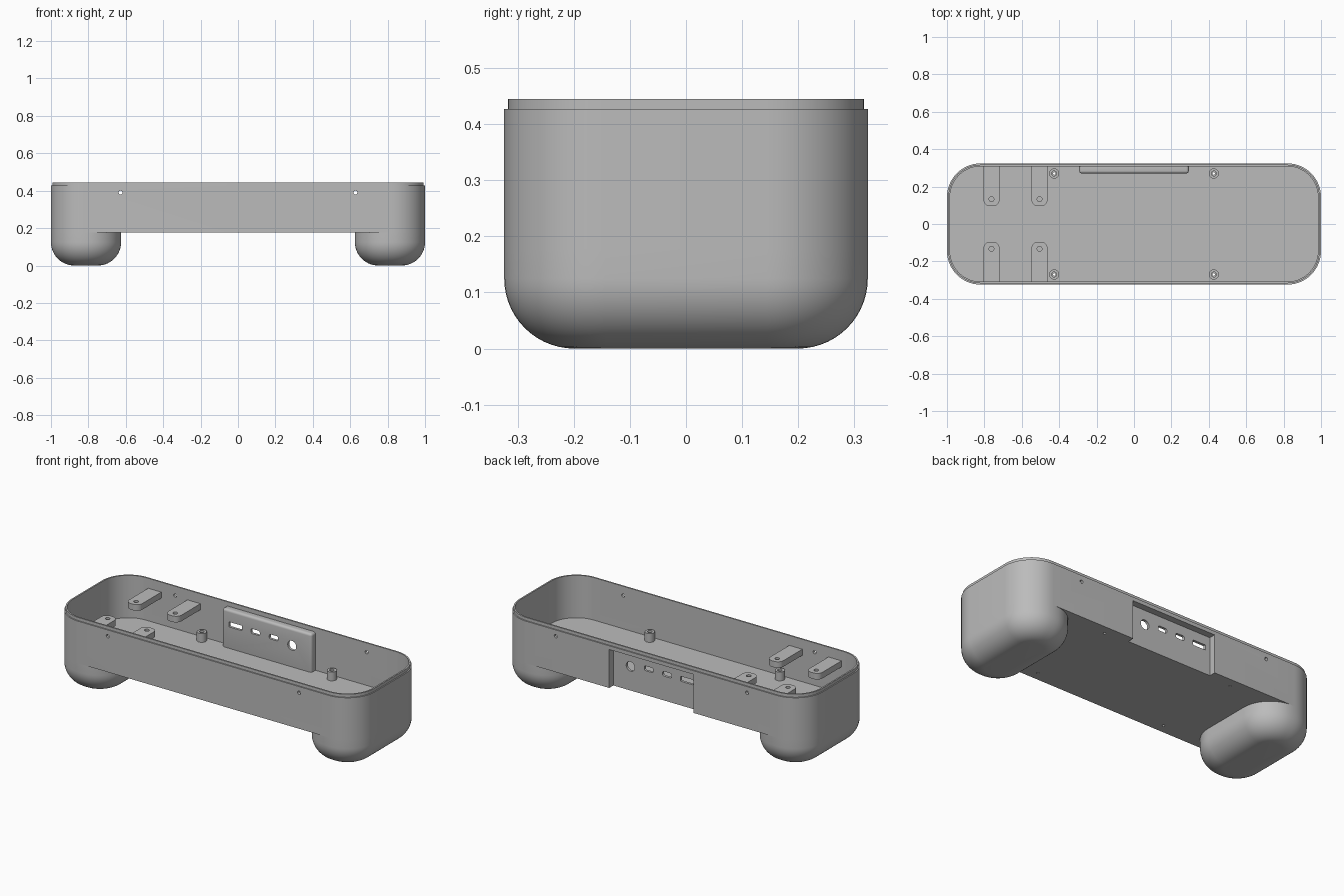
import bpy, bmesh, math
from mathutils import Matrix

cube = bpy.data.objects.get("Cube")
if cube:
    bpy.data.objects.remove(cube)

grey = bpy.data.materials.new("plain_grey")
grey.use_nodes = True
grey.diffuse_color = (0.5, 0.5, 0.5, 1)
grey.node_tree.nodes["Principled BSDF"].inputs["Base Color"].default_value = grey.diffuse_color

HALF_X, HALF_Y, CORNER = 1.0, 0.324, 0.18
BASE, FLOOR, STEP, TOP = 0.177, 0.193, 0.427, 0.445
WALL = 0.016
FILLET = 0.125


def outline(x0, x1, y0, y1, r_low, r_high, inset=0.0, seg=14):
    """Rectangle outline whose low-y and high-y corners have their own radii."""
    x0, x1, y0, y1 = x0 + inset, x1 - inset, y0 + inset, y1 - inset
    pts = []
    for i, (cx, cy, r) in enumerate(((x1, y1, r_high), (x0, y1, r_high),
                                     (x0, y0, r_low), (x1, y0, r_low))):
        r = max(r - inset, 0)
        sx = -1 if cx == x1 else 1
        sy = -1 if cy == y1 else 1
        for k in range(seg + 1 if r else 1):
            a = math.pi / 2 * (i + k / seg)
            if r:
                pts.append((cx + sx * r + r * math.cos(a), cy + sy * r + r * math.sin(a)))
            else:
                pts.append((cx, cy))
    return pts


def loft(name, rect, rings, cap_start=True, cap_end=True, along_y=False):
    """Skin a rounded rectangle through (inset, height) rings."""
    bm = bmesh.new()
    loops = [[bm.verts.new((x, y, z)) for x, y in outline(*rect, inset=o)] for o, z in rings]
    n = len(loops[0])
    for a, b in zip(loops, loops[1:]):
        for i in range(n):
            j = (i + 1) % n
            bm.faces.new((a[i], a[j], b[j], b[i]))
    if cap_start:
        bm.faces.new(loops[0][::-1])
    if cap_end:
        bm.faces.new(loops[-1])
    bmesh.ops.remove_doubles(bm, verts=bm.verts, dist=1e-5)
    bmesh.ops.recalc_face_normals(bm, faces=bm.faces)
    if along_y:
        bm.transform(Matrix.Rotation(math.pi / 2, 4, 'X'))
    mesh = bpy.data.meshes.new(name)
    bm.to_mesh(mesh)
    bm.free()
    mesh.materials.append(grey)
    obj = bpy.data.objects.new(name, mesh)
    bpy.context.collection.objects.link(obj)
    return obj


def prism(name, rect, z0, z1, **kw):
    return loft(name, rect, [(0, z0), (0, z1)], **kw)


def round_rect(cx, cy, w, h, r):
    return (cx - w / 2, cx + w / 2, cy - h / 2, cy + h / 2, r, r)


def circle(cx, cy, r):
    return round_rect(cx, cy, 2 * r, 2 * r, r)


def bake(obj):
    """Apply all modifiers."""
    bpy.context.view_layer.update()
    dg = bpy.context.evaluated_depsgraph_get()
    mesh = bpy.data.meshes.new_from_object(obj.evaluated_get(dg))
    obj.modifiers.clear()
    obj.data = mesh


def cut(obj, cutters):
    """Subtract the cutters, then throw them away."""
    for c in cutters:
        mod = obj.modifiers.new("cut", 'BOOLEAN')
        mod.operation, mod.solver, mod.object = 'DIFFERENCE', 'EXACT', c
    bake(obj)
    for c in cutters:
        bpy.data.objects.remove(c)


def recess():
    return prism("recess_cutter", (-0.277, 0.277, 0.285, 0.4, 0, 0), 0.1, 0.405)


parts = []
posts = [(sx * 0.427, sy * 0.27) for sx in (-1, 1) for sy in (-1, 1)]

# Tray: outer wall, stepped lip, inner wall and floor
shell = loft("tray_shell", (-HALF_X, HALF_X, -HALF_Y, HALF_Y, CORNER, CORNER),
             [(0, BASE), (0, STEP), (0.007, STEP), (0.007, TOP), (WALL, TOP), (WALL, FLOOR)])
drills = [prism("floor_drill", circle(x, y, 0.007), 0.1, 0.3) for x, y in posts]
drills += [prism("wall_drill", circle(sx * 0.628, 0.39, 0.01), -0.5, 0.5, along_y=True)
           for sx in (-1, 1)]
cut(shell, drills + [recess()])
parts.append(shell)

# Feet with a filleted underside
profile = [(FILLET * (1 - math.cos(a)), FILLET * (1 - math.sin(a)))
           for a in (math.pi / 2 * k / 14 for k in range(15))]
for name, x0, x1 in (("left_foot", 0.625, HALF_X), ("right_foot", -HALF_X, -0.625)):
    parts.append(loft(name, (x0, x1, -HALF_Y, HALF_Y, CORNER, CORNER),
                      [(0, BASE)] + profile, cap_start=False))

# Port housing: softened box, hollowed from behind and pierced
box = prism("port_housing", (-0.293, 0.293, 0.27, 0.322, 0, 0), BASE + 0.001, 0.42)
bevel = box.modifiers.new("soften", 'BEVEL')
bevel.width, bevel.segments = 0.014, 5
bake(box)
ports = [circle(0.165, 0.32, 0.028),
         round_rect(0.045, 0.335, 0.058, 0.028, 0.009),
         round_rect(-0.075, 0.335, 0.058, 0.028, 0.009),
         round_rect(-0.205, 0.335, 0.085, 0.03, 0.004)]
cut(box, [recess()] + [prism("port_cutter", p, -0.4, -0.2, along_y=True) for p in ports])
parts.append(box)

# Hollow screw posts
for x, y in posts:
    parts.append(loft("screw_post", circle(x, y, 0.027),
                      [(0, FLOOR - 0.003), (0, 0.245), (0.014, 0.245), (0.014, FLOOR - 0.003)],
                      cap_start=False, cap_end=False))

# Drilled mounting tabs reaching in from the long walls
for x in (-0.762, -0.505):
    for s in (-1, 1):
        ys = (0.095, 0.316, 0.036, 0) if s > 0 else (-0.316, -0.095, 0, 0.036)
        tab = prism("mounting_tab", (x - 0.043, x + 0.043) + ys, 0.35, 0.386)
        cut(tab, [prism("tab_drill", circle(x, s * 0.133, 0.013), 0.3, 0.45)])
        parts.append(tab)

# Smooth curves, crisp edges
bpy.ops.object.select_all(action='DESELECT')
for p in parts:
    p.select_set(True)
bpy.context.view_layer.objects.active = shell
bpy.ops.object.shade_smooth_by_angle(angle=math.radians(30))
